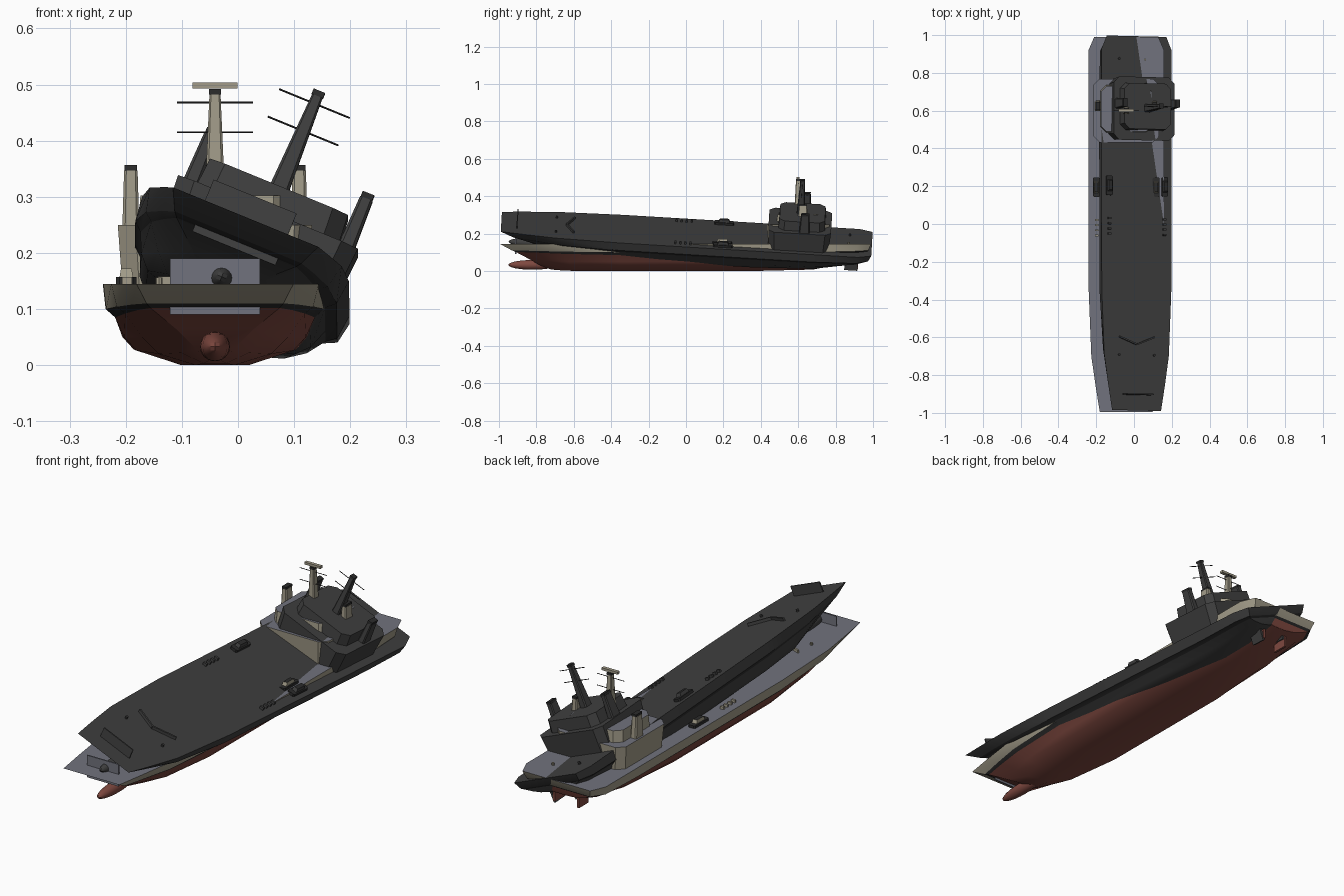
import bpy, bmesh, math
from mathutils import Matrix, Vector

if "Cube" in bpy.data.objects:
    bpy.data.objects.remove(bpy.data.objects["Cube"])


def mat(name, col):
    m = bpy.data.materials.new(name)
    m.diffuse_color = (*col, 1)
    m.use_nodes = True
    m.node_tree.nodes["Principled BSDF"].inputs["Base Color"].default_value = m.diffuse_color
    return m


GREY = mat("deck grey", (0.165, 0.17, 0.205))
TAN = mat("warm tan", (0.36, 0.33, 0.25))
RED = mat("bottom red", (0.21, 0.065, 0.05))
DARK = mat("charcoal", (0.05, 0.05, 0.05))
BLACK = mat("black", (0.025, 0.025, 0.025))

# placement of the upright ship and of the rolled, pitched charcoal ship
UPRIGHT = Matrix.Translation((-0.041, 0, 0))
ROLLED = (Matrix.Translation((0.0135, 0.006, 0.204))
          @ Matrix.Rotation(math.radians(-3.45), 4, 'X')
          @ Matrix.Rotation(math.radians(22.3), 4, 'Y')
          @ Matrix.Translation((0, 0, -0.145)))

# hull stations: (y, half width, z) for deck edge, band edge, waterline, bilges, keel
STATIONS = [
    [(-.995, .14, .145), (-.93, .122, .110), (-.91, .115, .102), (-.84, .07, .065), (-.78, .035, .03), (-.72, .01, .008)],
    [(-.86, .162, .145), (-.81, .148, .108), (-.79, .138, .098), (-.74, .10, .055), (-.70, .06, .022), (-.66, .02, .003)],
    [(-.70, .185, .145), (-.67, .175, .104), (-.66, .160, .092), (-.63, .13, .05), (-.60, .10, .02), (-.57, .035, 0)],
    [(-.35, .199, .145), (-.35, .194, .10), (-.35, .178, .085), (-.35, .162, .05), (-.35, .14, .026), (-.35, .06, 0)],
    [(.35, .20, .145), (.35, .195, .10), (.35, .178, .085), (.35, .165, .05), (.35, .145, .028), (.35, .06, 0)],
    [(.68, .20, .145), (.68, .195, .10), (.68, .178, .087), (.68, .155, .055), (.68, .12, .03), (.68, .05, .008)],
    [(.92, .20, .145), (.91, .193, .106), (.91, .172, .096), (.90, .14, .076), (.89, .10, .06), (.88, .04, .05)],
    [(.99, .17, .145), (.975, .16, .110), (.965, .15, .102), (.96, .12, .088), (.955, .08, .076), (.95, .03, .07)],
]


class Ship:
    def __init__(self, prefix, matrix, dark):
        self.prefix, self.matrix, self.dark = prefix, matrix, dark

    def add(self, name, bm, mats, smooth=False):
        bmesh.ops.recalc_face_normals(bm, faces=bm.faces)
        me = bpy.data.meshes.new(name)
        bm.to_mesh(me)
        bm.free()
        me.transform(self.matrix)
        ob = bpy.data.objects.new(self.prefix + name, me)
        bpy.context.collection.objects.link(ob)
        for m in mats:
            me.materials.append(DARK if self.dark and m is not BLACK else m)
        if smooth:
            bpy.context.view_layer.objects.active = ob
            ob.select_set(True)
            bpy.ops.object.shade_smooth_by_angle(angle=math.radians(30))
            ob.select_set(False)
        return ob

    def hull(self):
        bm = bmesh.new()
        rings = []
        for st in STATIONS:
            right = [bm.verts.new((w, y, z)) for y, w, z in st]
            left = [bm.verts.new((-w, y, z)) for y, w, z in st]
            rings.append((right, left))
        band = [1, 2, 3, 3, 3]

        def quad(a, b, c, d, m):
            bm.faces.new((a, b, c, d)).material_index = m
        for (r0, l0), (r1, l1) in zip(rings, rings[1:]):
            for i, m in enumerate(band):
                quad(r0[i], r0[i + 1], r1[i + 1], r1[i], m)
                quad(l0[i], l0[i + 1], l1[i + 1], l1[i], m)
            quad(r0[0], r1[0], l1[0], l0[0], 0)
            quad(r0[5], r1[5], l1[5], l0[5], 3)
        for r, l in (rings[0], rings[-1]):
            for i, m in enumerate(band):
                quad(r[i], r[i + 1], l[i + 1], l[i], m)
        self.add("hull", bm, [GREY, TAN, BLACK, RED], True)

    def block(self, name, x, y, z0, z1, hx, hy, side, top=None, cut=0.0, taper=1.0):
        """Upright block with chamfered corners; its roof takes the top colour."""
        bm = bmesh.new()
        if cut:
            pts = [(hx, hy - cut), (hx - cut, hy), (cut - hx, hy), (-hx, hy - cut),
                   (-hx, cut - hy), (cut - hx, -hy), (hx - cut, -hy), (hx, cut - hy)]
        else:
            pts = [(hx, hy), (-hx, hy), (-hx, -hy), (hx, -hy)]
        lo = [bm.verts.new((x + a, y + b, z0)) for a, b in pts]
        hi = [bm.verts.new((x + a * taper, y + b * taper, z1)) for a, b in pts]
        bm.faces.new(lo)
        bm.faces.new(hi).material_index = 1
        for i in range(len(pts)):
            j = (i + 1) % len(pts)
            bm.faces.new((lo[i], lo[j], hi[j], hi[i]))
        self.add(name, bm, [side, top or side])

    def rod(self, name, a, b, r0, r1, m, sides=8):
        a, b = Vector(a), Vector(b)
        bm = bmesh.new()
        d = b - a
        mx = Matrix.Translation((a + b) / 2) @ d.to_track_quat('Z', 'Y').to_matrix().to_4x4()
        bmesh.ops.create_cone(bm, cap_ends=True, segments=sides, radius1=r0, radius2=r1,
                              depth=d.length, matrix=mx)
        self.add(name, bm, [m], sides > 6)

    def build(self):
        self.hull()
        # bulb below the bow
        bm = bmesh.new()
        bmesh.ops.create_uvsphere(bm, u_segments=20, v_segments=12, radius=1,
                                  matrix=Matrix.Translation((0, -.82, .033))
                                  @ Matrix.Diagonal((.027, .13, .026, 1)))
        self.add("bow_bulb", bm, [RED], True)
        # bow plate and chevron breakwater
        self.block("bow_plate", 0, -.91, .09, .19, .08, .003, GREY)
        for s in (-1, 1):
            bm = bmesh.new()
            bmesh.ops.create_cube(bm, size=1, matrix=Matrix.Translation((s * .05, -.625, .151))
                                  @ Matrix.Rotation(s * .38, 4, 'Z')
                                  @ Matrix.Diagonal((.108, .008, .014, 1)))
            self.add("breakwater", bm, [TAN])
        # stacked deckhouse
        self.block("deckhouse_lower", 0, .60, .14, .25, .165, .16, TAN, GREY, .03, 1.05)
        self.block("deckhouse_upper", 0, .61, .25, .302, .137, .125, TAN, GREY, .03, .97)
        # mast with yards
        self.block("mast", 0, .60, .30, .482, .018, .022, TAN, None, .005, .55)
        self.block("mast_cap", 0, .60, .482, .492, .011, .013, BLACK)
        for z in (.415, .468):
            self.rod("mast_yard", (-.068, .60, z), (.068, .60, z), .0017, .0017, BLACK, 6)
        if not self.dark:
            self.block("radar_bar", 0, .60, .493, .504, .04, .008, TAN)
        for s in (-1, 1):
            # side funnels
            self.block("funnel", s * .15, .625, .25, .347, .015, .028, TAN, None, .005, .8)
            self.block("funnel_cap", s * .15, .625, .347, .357, .011, .022, BLACK)
            # deck winch
            self.block("winch_base", s * .158, .195, .145, .157, .018, .052, BLACK, None, .006)
            self.block("winch_top", s * .158, .195, .157, .172, .012, .03, TAN, BLACK, 0, .8)
            # row of bollards
            for i in range(4):
                self.block("bollard", s * .157, -.06 + i * .027, .145, .157, .009, .005, TAN)
            for y in (-.70, .87):
                self.rod("mooring_post", (s * .10, y, .144), (s * .10, y, .156), .006, .006, TAN)
            # rudders
            self.block("rudder", s * .06, .885, .012, .08, .005, .035, RED)


Ship("upright_", UPRIGHT, False).build()
Ship("rolled_", ROLLED, True).build()
